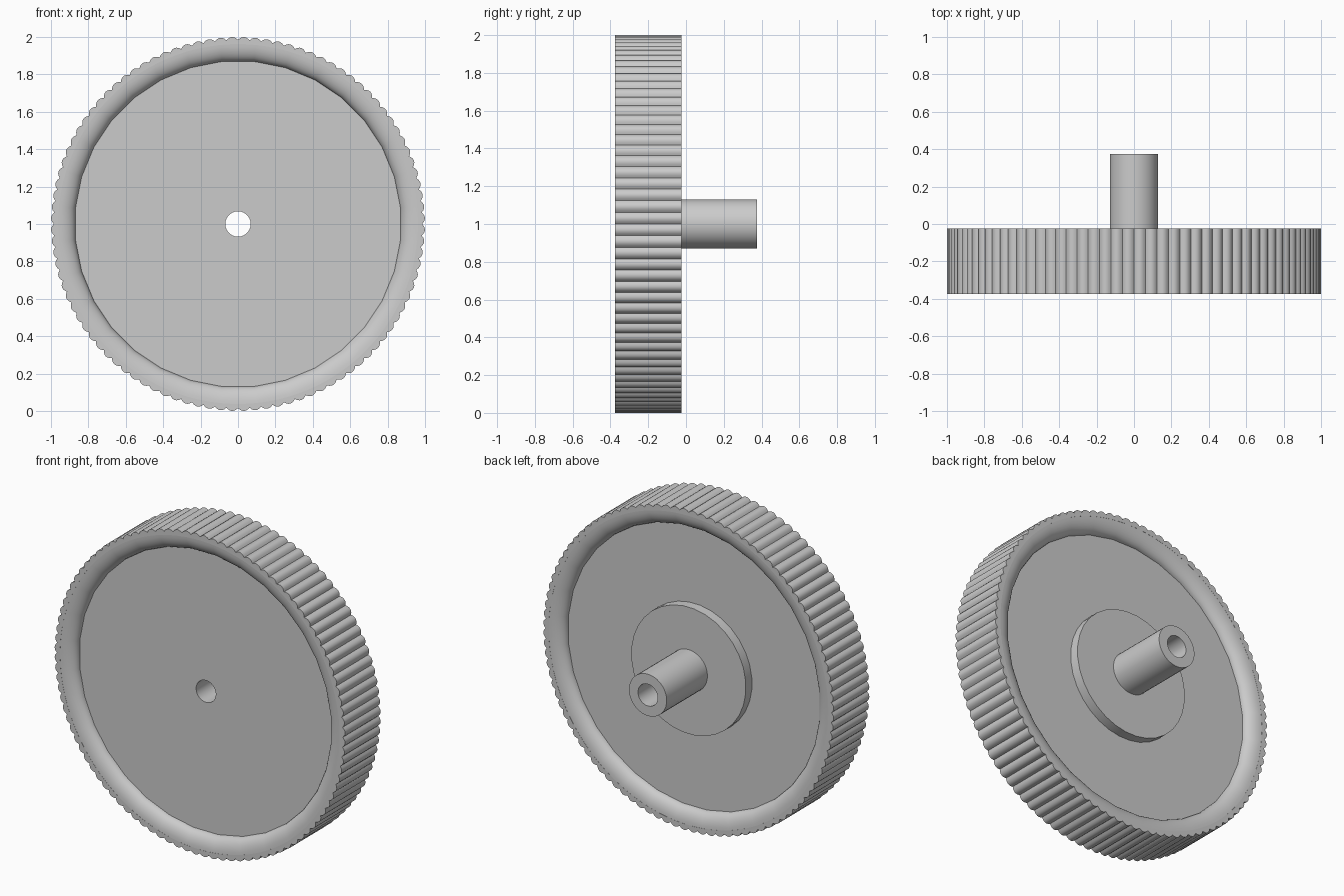
import bpy, bmesh, math

cube = bpy.data.objects.get("Cube")
if cube:
    bpy.data.objects.remove(cube, do_unlink=True)

grey = bpy.data.materials.new("plain grey")
grey.use_nodes = True
grey.diffuse_color = (0.6, 0.6, 0.6, 1)
grey.node_tree.nodes["Principled BSDF"].inputs["Base Color"].default_value = (0.6, 0.6, 0.6, 1)

AXLE_Z = 1.0
FRONT, BACK = -0.375, -0.025     # rim faces
RECESS = 0.06                    # depth of the dished faces
BORE, HUB, FLANGE, DISH, RIM = 0.068, 0.13, 0.395, 0.873, 0.968
TEETH, STEPS = 100, 6


def ring_solid(name, rows, angle):
    """Join closed rows of (x, y, z) points into a ring-shaped solid."""
    bm = bmesh.new()
    loops = [[bm.verts.new(p) for p in row] for row in rows]
    n, m = len(loops), len(loops[0])
    for i in range(n):
        a, b = loops[i], loops[(i + 1) % n]
        for j in range(m):
            k = (j + 1) % m
            bm.faces.new((a[j], a[k], b[k], b[j]))
    bmesh.ops.recalc_face_normals(bm, faces=bm.faces)
    mesh = bpy.data.meshes.new(name)
    bm.to_mesh(mesh)
    bm.free()
    mesh.materials.append(grey)
    obj = bpy.data.objects.new(name, mesh)
    bpy.context.collection.objects.link(obj)
    bpy.ops.object.select_all(action="DESELECT")
    obj.select_set(True)
    bpy.context.view_layer.objects.active = obj
    bpy.ops.object.shade_smooth_by_angle(angle=math.radians(angle))
    return obj


def lathe(name, profile, segments, angle=30):
    """Turn a closed (radius, y) profile about the axle."""
    rows = []
    for i in range(segments):
        a = math.tau * (i + 0.5) / segments
        rows.append([(r * math.sin(a), y, AXLE_Z + r * math.cos(a)) for r, y in profile])
    return ring_solid(name, rows, angle)


def rounded_lip(face, inward):
    """Convex lip running from the dished face out to the rim."""
    points = []
    for i in range(9):
        t = math.pi / 2 * (1 - i / 8)
        points.append((RIM - (RIM - DISH) * math.sin(t),
                       face + inward * (0.0005 + RECESS * (1 - math.cos(t)))))
    return points


# Dished wheel body with a bore through the middle
body = [(BORE, FRONT + RECESS)] + rounded_lip(FRONT, 1)
body += rounded_lip(BACK, -1)[::-1] + [(BORE, BACK - RECESS)]
lathe("wheel_body", body, 32, 35)

# Scalloped grip band around the rim
rows = []
for i in range(TEETH * STEPS):
    a = math.tau * i / (TEETH * STEPS)
    u = 2 * (i % STEPS) / STEPS - 1
    r = 1 - 0.016 * u * u
    s, c = math.sin(a), math.cos(a)
    rows.append([(q * s, y, AXLE_Z + q * c)
                 for q, y in ((0.962, FRONT), (r, FRONT), (r, BACK), (0.962, BACK))])
ring_solid("grip_band", rows, 25)

# Raised flange behind the wheel
lathe("hub_flange", [(BORE, BACK - RECESS - 0.02), (FLANGE, BACK - RECESS - 0.02),
                     (FLANGE, BACK), (BORE, BACK)], 32)

# Hollow shaft
lathe("shaft", [(BORE, BACK - 0.03), (HUB, BACK - 0.03), (HUB, 0.375), (BORE, 0.375)], 32)
